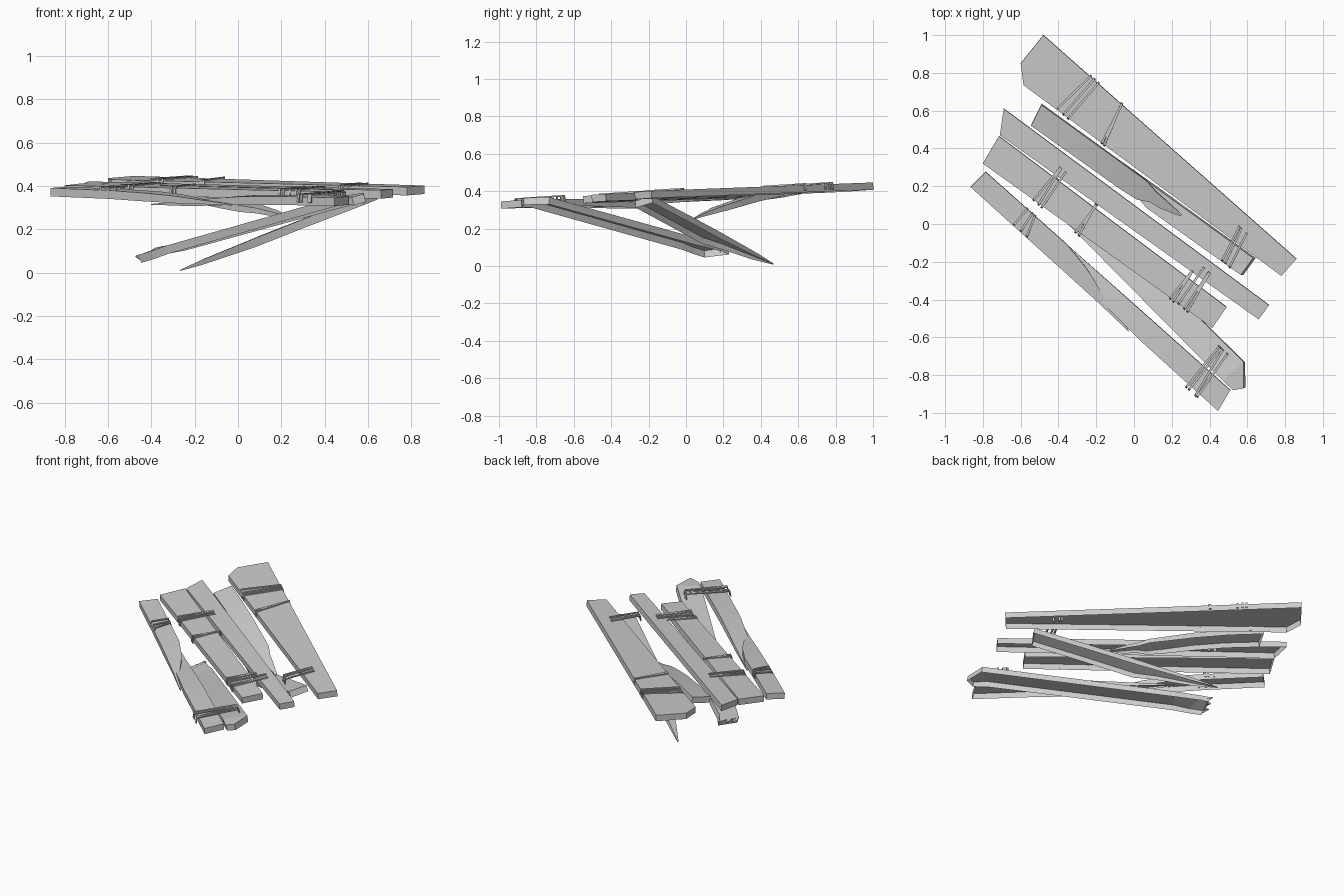
import bpy, bmesh, math, random
from mathutils import Vector

random.seed(4)
if "Cube" in bpy.data.objects:
    bpy.data.objects.remove(bpy.data.objects["Cube"], do_unlink=True)

THICK = 0.039

grey = bpy.data.materials.new("weathered_grey")
grey.use_nodes = True
shade = (0.6, 0.6, 0.6, 1)
grey.diffuse_color = shade
grey.node_tree.nodes["Principled BSDF"].inputs["Base Color"].default_value = shade


def on_deck(x, y, lift=0.0):
    """Point on the gently sloping walking surface."""
    return Vector((x, y, 0.398 + 0.0165 * x + 0.0565 * y + lift))


def loft(name, sections, smooth=False):
    """Board with an open underside through (lower edge, upper edge, thickness) stations."""
    bm = bmesh.new()
    rings = []
    last = len(sections) - 1
    for i, (low, up, thick) in enumerate(sections):
        before, after = sections[max(i - 1, 0)], sections[min(i + 1, last)]
        along = (after[0] + after[1]) - (before[0] + before[1])
        down = along.cross(up - low).normalized() * thick
        if down.z > 0:
            down.negate()
        rings.append([bm.verts.new(p) for p in (low + down, low, up, up + down)])
    tops = []
    for a, b in zip(rings, rings[1:]):
        strip = [bm.faces.new((a[i], a[i + 1], b[i + 1], b[i])) for i in range(3)]
        tops.append(strip[1])
    bm.faces.new(rings[0])
    bm.faces.new(rings[-1][::-1])
    bmesh.ops.recalc_face_normals(bm, faces=bm.faces)
    bm.normal_update()
    if sum(f.normal.z for f in tops) < 0:
        bmesh.ops.reverse_faces(bm, faces=bm.faces)
    mesh = bpy.data.meshes.new(name)
    bm.to_mesh(mesh)
    bm.free()
    mesh.materials.append(grey)
    obj = bpy.data.objects.new(name, mesh)
    bpy.context.collection.objects.link(obj)
    if smooth:
        bpy.ops.object.select_all(action="DESELECT")
        obj.select_set(True)
        bpy.context.view_layer.objects.active = obj
        bpy.ops.object.shade_smooth_by_angle(angle=math.radians(35))


def whole_plank(name, *pairs):
    loft(name, [(on_deck(*a), on_deck(*b), THICK) for a, b in pairs])


def broken_plank(name, low, up, roll, stations):
    """Stations are (along, from, to, drop, thickness) within a board's outline."""
    low = [on_deck(*p) for p in low]
    up = [on_deck(*p) for p in up]
    sections = []
    for t, a, b, drop, thick in stations:
        p, q = low[0].lerp(low[1], t), up[0].lerp(up[1], t)
        edges = [p.lerp(q, f) + Vector((0, 0, roll * (f - 0.5) - drop)) for f in (a, b)]
        sections.append((*edges, thick))
    loft(name, sections, smooth=True)


# Whole deck boards
whole_plank("back_plank",
            ((-0.60, 0.85), (-0.48, 1.0)),
            ((-0.585, 0.735), (-0.43, 0.955)),
            ((0.78, -0.275), (0.86, -0.185)))
whole_plank("middle_plank",
            ((-0.71, 0.47), (-0.69, 0.61)), ((0.66, -0.505), (0.715, -0.43)))
whole_plank("wide_plank",
            ((-0.80, 0.32), (-0.715, 0.465)), ((0.415, -0.55), (0.49, -0.44)))

# Snapped board behind the middle: sagging half and fallen half
snapped_low = ((-0.545, 0.52), (0.565, -0.27))
snapped_up = ((-0.49, 0.63), (0.63, -0.18))
broken_plank("snapped_plank_left", snapped_low, snapped_up, 0.015, [
    (0.0, 0, 1, 0.005, THICK), (0.15, 0, 1, 0.017, THICK), (0.3, 0, 1, 0.04, THICK),
    (0.42, 0, 1, 0.07, 0.034), (0.5, 0.05, 1, 0.09, 0.03),
    (0.55, 0.3, 0.85, 0.105, 0.025), (0.6, 0.35, 0.8, 0.12, 0.02),
    (0.68, 0.6, 0.7, 0.15, 0.006)])
broken_plank("snapped_plank_right", snapped_low, snapped_up, 0.02, [
    (1.0, 0, 1, 0.034, THICK), (0.75, 0, 1, 0.147, THICK), (0.55, 0, 1, 0.24, THICK),
    (0.46, 0.3, 1, 0.284, 0.033), (0.3, 0.65, 1, 0.362, 0.022),
    (0.2, 0.95, 1, 0.417, 0.004)])

# Front board: split lengthwise into two splintered halves
front_low = ((-0.865, 0.195), (0.445, -0.99))
front_up = ((-0.785, 0.275), (0.51, -0.88))
broken_plank("front_plank_left", front_low, front_up, 0, [
    (0.0, 0, 1, 0.004, THICK), (0.2, 0, 1, 0.006, THICK), (0.33, 0, 1, 0.012, THICK),
    (0.42, 0, 0.8, 0.02, 0.034), (0.47, 0, 0.6, 0.026, 0.03),
    (0.52, 0, 0.35, 0.034, 0.02), (0.64, -0.05, 0, 0.05, 0.005)])
broken_plank("front_plank_right", front_low, front_up, 0, [
    (1.0, 0, 1, 0.004, THICK), (0.82, 0, 1, 0.006, THICK), (0.68, 0, 1, 0.012, THICK),
    (0.6, 0.06, 1, 0.022, 0.035), (0.53, 0.12, 1, 0.033, 0.03),
    (0.46, 0.38, 1, 0.045, 0.024), (0.36, 0.75, 1, 0.06, 0.012),
    (0.3, 0.92, 1, 0.07, 0.004)])

# Fallen board with a clipped end, dropping beneath the deck
fallen = [((0.525, -0.88), (0.58, -0.87), 0.356), ((0.47, -0.83), (0.58, -0.73), 0.36),
          ((-0.33, -0.02), (-0.25, 0.09), 0.133), ((-0.40, 0.04), (-0.38, 0.19), 0.108),
          ((-0.46, 0.10), (-0.41, 0.23), 0.09)]
tilt = 0.008
loft("fallen_plank", [(Vector((*a, z - tilt)), Vector((*b, z + tilt)), THICK)
                      for a, b, z in fallen])
for k, along in enumerate((0.15, 0.5, 0.85)):
    root = Vector((-0.46, 0.10, 0.08)).lerp(Vector((-0.41, 0.23, 0.1)), along)
    side = Vector((0.006, 0.018, 0.003))
    tip = root + Vector((-0.02 + 0.012 * k, 0.022 + 0.008 * k, -0.006))
    loft(f"fallen_splinter_{k + 1}", [(root - side, root + side, 0.024),
                                      (tip - side * 0.1, tip + side * 0.1, 0.006)])


def binding(name, p, q, count, spread):
    """Thin flat strands laid over the boards from p to q, ends bent down."""
    grain = Vector((0.74, -0.67))
    half = Vector((*grain, 0)) * 0.006
    for k in range(count):
        shift = (k - (count - 1) / 2) * spread
        a = Vector(p) + grain * (shift + random.uniform(-0.012, 0.012))
        b = Vector(q) + grain * (shift * 0.6 + random.uniform(-0.012, 0.012))
        out = (b - a).normalized() * 0.007
        path = [on_deck(*(a - out), -0.028), on_deck(*a, 0.01),
                on_deck(*b, 0.01), on_deck(*(b + out), -0.028)]
        loft(f"{name}_{k + 1}", [(c - half, c + half, 0.007) for c in path])


# Strand bindings
binding("back_strand_outer", (-0.37, 0.58), (-0.205, 0.76), 3, 0.04)
binding("back_strand_inner", (-0.17, 0.43), (-0.065, 0.635), 2, 0.02)
binding("back_strand_end", (0.49, -0.21), (0.575, -0.03), 3, 0.03)
binding("middle_strand_left", (-0.51, 0.11), (-0.38, 0.29), 3, 0.035)
binding("middle_strand_centre", (-0.305, -0.045), (-0.20, 0.10), 2, 0.02)
binding("middle_strand_right", (0.20, -0.40), (0.31, -0.25), 2, 0.025)
binding("middle_strand_end", (0.26, -0.44), (0.39, -0.25), 3, 0.03)
binding("front_strand_left", (-0.605, -0.03), (-0.545, 0.06), 3, 0.05)
binding("front_strand_right", (0.31, -0.89), (0.47, -0.67), 4, 0.03)
